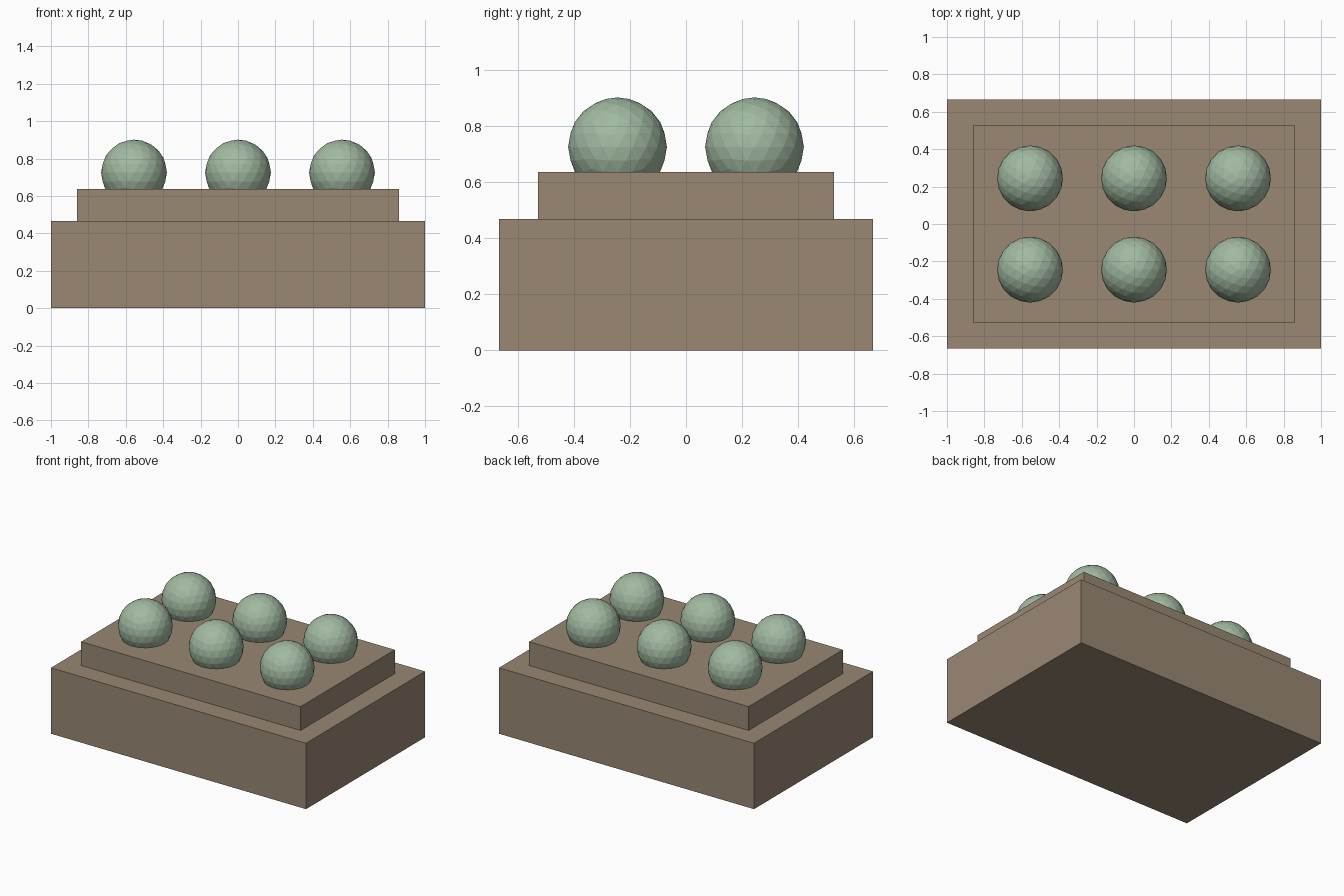
import bpy

cube = bpy.data.objects.get("Cube")
if cube:
    bpy.data.objects.remove(cube, do_unlink=True)


def material(name, color):
    mat = bpy.data.materials.new(name)
    mat.use_nodes = True
    mat.diffuse_color = (*color, 1)
    mat.node_tree.nodes["Principled BSDF"].inputs["Base Color"].default_value = (*color, 1)
    return mat


brown = material("warm brown", (0.32, 0.245, 0.175))
green = material("sage green", (0.36, 0.49, 0.36))


def box(name, width, depth, bottom, top):
    bpy.ops.mesh.primitive_cube_add(size=1, location=(0, 0, (bottom + top) / 2))
    obj = bpy.context.object
    obj.name = name
    obj.scale = (width, depth, top - bottom)
    bpy.ops.object.transform_apply(location=False, rotation=False, scale=True)
    obj.data.materials.append(brown)


# Stepped block
box("base_block", 2.0, 1.333, 0, 0.467)
box("upper_step", 1.72, 1.055, 0.467, 0.636)

# Two rows of three faceted balls, sunk into the step
for row, y in (("front", -0.244), ("back", 0.244)):
    for column, x in (("right", -0.556), ("middle", 0), ("left", 0.556)):
        bpy.ops.mesh.primitive_ico_sphere_add(subdivisions=3, radius=0.176, location=(x, y, 0.725))
        ball = bpy.context.object
        ball.name = f"{row}_{column}_ball"
        ball.data.materials.append(green)
